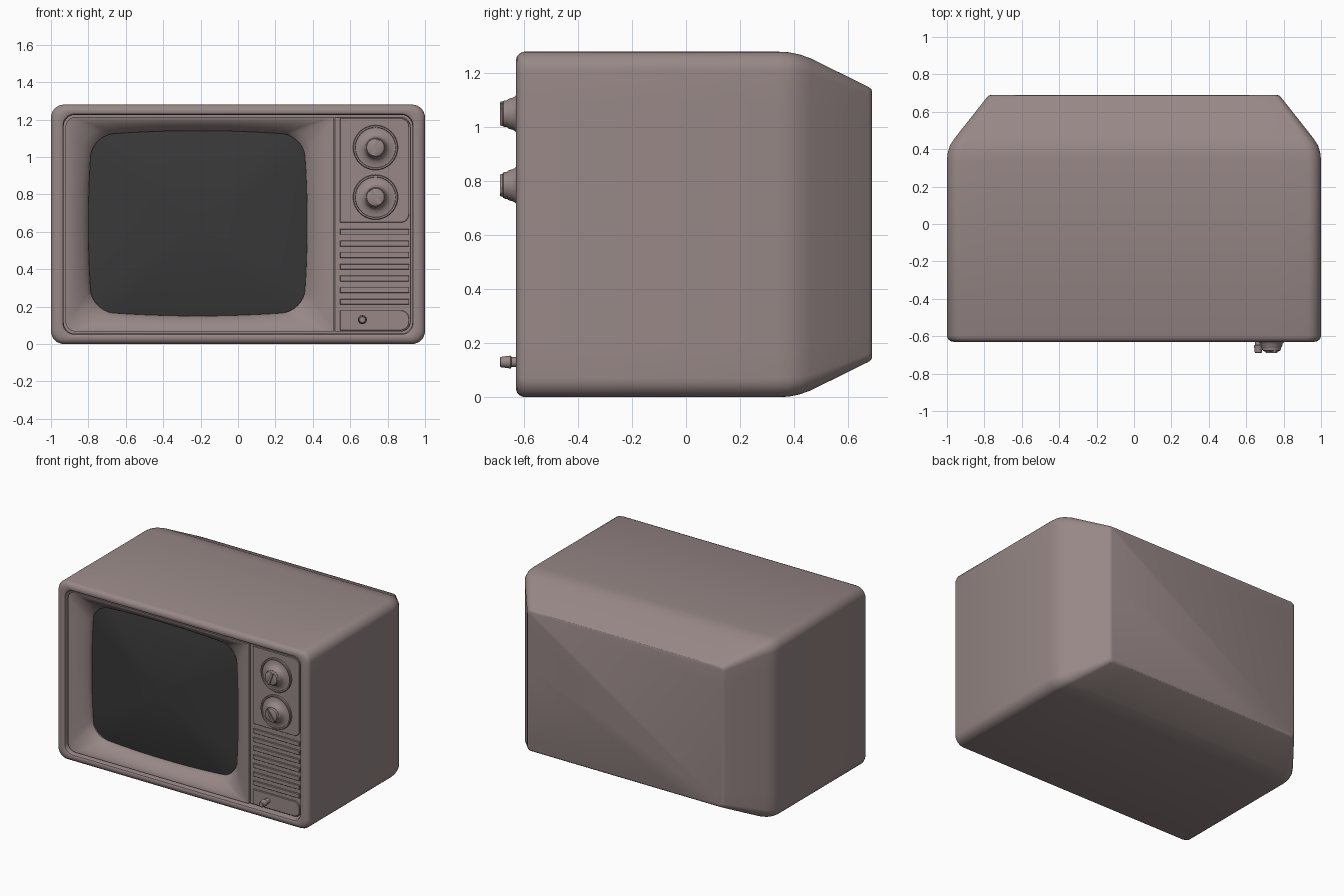
import bpy, bmesh, math
from mathutils import Matrix, Vector

cube = bpy.data.objects.get("Cube")
if cube:
    bpy.data.objects.remove(cube, do_unlink=True)


def material(name, color, rough):
    m = bpy.data.materials.new(name)
    m.use_nodes = True
    m.diffuse_color = color
    bsdf = m.node_tree.nodes["Principled BSDF"]
    bsdf.inputs["Base Color"].default_value = color
    bsdf.inputs["Roughness"].default_value = rough
    return m


SHELL = material("warm grey plastic", (0.31, 0.245, 0.24, 1), 0.5)
GLASS = material("dark screen", (0.04, 0.04, 0.04, 1), 0.4)


def rounded(x0, x1, z0, z1, right=0.05, left=None, warp=0.0, scale=1.0):
    """Rounded rectangle in xz, counter-clockwise from the front; warp bows the sides."""
    left = right if left is None else left
    cx, cz, hw, hh = (x0 + x1) / 2, (z0 + z1) / 2, (x1 - x0) / 2, (z1 - z0) / 2
    corners = [(1, -1, right, -90), (1, 1, right, 0), (-1, 1, left, 90), (-1, -1, left, 180)]
    arcs = []
    for sx, sz, r, start in corners:
        arc = []
        for k in range(9):
            a = math.radians(start + k * 90 / 8)
            arc.append(Vector((sx * (hw - r) + r * math.cos(a), sz * (hh - r) + r * math.sin(a))))
        arcs.append(arc)
    pts = []
    for arc, following in zip(arcs, arcs[1:] + arcs[:1]):
        pts += arc
        pts += [arc[-1].lerp(following[0], k / 10) for k in range(1, 10)]
    out = []
    for p in pts:
        x = p.x * (1 - 0.7 * warp * (p.y / hh) ** 2)
        z = p.y * (1 - warp * (p.x / hw) ** 2)
        out.append((cx + x * scale, cz + z * scale))
    return out


def circle(cx, cz, r, n=40):
    return [(cx + r * math.cos(k * math.tau / n), cz + r * math.sin(k * math.tau / n))
            for k in range(n)]


def finish(name, bm, mat, angle=32):
    mesh = bpy.data.meshes.new(name)
    bm.to_mesh(mesh)
    bm.free()
    mesh.materials.append(mat)
    ob = bpy.data.objects.new(name, mesh)
    bpy.context.collection.objects.link(ob)
    bpy.ops.object.select_all(action='DESELECT')
    ob.select_set(True)
    bpy.context.view_layer.objects.active = ob
    bpy.ops.object.shade_smooth_by_angle(angle=math.radians(angle))
    return ob


def loft(name, rings, mat=SHELL, front_cap=True, back_cap=True, angle=32):
    """Skin a list of (y, outline) rings."""
    bm = bmesh.new()
    loops = [[bm.verts.new((x, y, z)) for x, z in pts] for y, pts in rings]
    for a, b in zip(loops, loops[1:]):
        for i in range(len(a)):
            j = (i + 1) % len(a)
            bm.faces.new((a[i], b[i], b[j], a[j]))
    if front_cap:
        bm.faces.new(loops[0])
    if back_cap:
        bm.faces.new(loops[-1][::-1])
    return finish(name, bm, mat, angle)


def plate(name, x0, x1, z0, z1, y, right=0.003, left=0.003, depth=0.03):
    e = 0.002
    loft(name, [(y, rounded(x0 + e, x1 - e, z0 + e, z1 - e, right, left)),
                (y + e, rounded(x0, x1, z0, z1, right, left)),
                (y + depth, rounded(x0, x1, z0, z1, right, left))])


# Cabinet: recess floor, rounded front lip, straight sides, tapered back
sections = [(-0.47, 0.068, 0.055, 0.06), (-0.615, 0.068, 0.055, 0.06),
            (-0.626, 0.064, 0.051, 0.06), (-0.63, 0.056, 0.044, 0.06),
            (-0.63, 0.036, 0.03, 0.06), (-0.626, 0.019, 0.017, 0.065),
            (-0.616, 0.006, 0.006, 0.07), (-0.6, 0, 0, 0.07),
            (0.34, 0, 0, 0.07), (0.38, 0.004, 0.002, 0.07),
            (0.42, 0.016, 0.01, 0.066), (0.46, 0.042, 0.024, 0.06),
            (0.675, 0.212, 0.13, 0.03), (0.686, 0.223, 0.138, 0.028), (0.69, 0.235, 0.148, 0.025)]
loft("cabinet", [(y, rounded(-1 + ix, 1 - ix, iz, 1.28 - iz, r)) for y, ix, iz, r in sections])

# Screen surround: flat margin sweeping down into a bowed opening
SCREEN = (-0.8, 0.37, 0.15, 1.14)
outer = rounded(-0.922, 0.513, 0.066, 1.214, 0.004, 0.055)
margin = rounded(-0.905, 0.495, 0.078, 1.202, 0.02, 0.05)
opening = rounded(*SCREEN, 0.12, warp=0.05)


def between(t):
    return [(a + (c - a) * t, b + (d - b) * t) for (a, b), (c, d) in zip(margin, opening)]


loft("screen_surround",
     [(-0.49, opening), (-0.525, opening), (-0.545, between(0.9)), (-0.567, between(0.7)),
      (-0.587, between(0.45)), (-0.601, between(0.2)), (-0.608, margin),
      (-0.61, outer), (-0.48, outer)], front_cap=False, back_cap=False)

# Bulging glass
steps = [0.04] + [k / 10 for k in range(1, 11)] + [1.01]
loft("screen_glass",
     [(-0.565 + 0.05 * s * s, rounded(*SCREEN, 0.12, warp=0.05, scale=s)) for s in steps],
     GLASS, back_cap=False, angle=60)

# Control column with its raised plates and speaker slats
plate("control_column", 0.517, 0.924, 0.066, 1.214, -0.6, 0.055, depth=0.12)
plate("dial_plate", 0.545, 0.915, 0.65, 1.207, -0.61, 0.045)
plate("switch_plate", 0.545, 0.915, 0.073, 0.18, -0.61, 0.045)
for i in range(7):
    z = 0.226 + i * 0.0622
    plate(f"speaker_slat_{i + 1}", 0.545, 0.915, z - 0.015, z + 0.015, -0.612)


# Dials: rimmed dish, flared collar, knob and grip bar
def dial(prefix, x, z, tilt):
    dish = [(-0.662, 0.052), (-0.655, 0.056), (-0.64, 0.06), (-0.632, 0.066), (-0.624, 0.078),
            (-0.618, 0.1), (-0.618, 0.107), (-0.626, 0.109), (-0.626, 0.117),
            (-0.622, 0.12), (-0.6, 0.12)]
    loft(prefix + "_dish", [(y, circle(x, z, r)) for y, r in dish])
    knob = [(-0.681, 0.04), (-0.677, 0.047), (-0.67, 0.05), (-0.655, 0.05)]
    loft(prefix + "_knob", [(y, circle(x, z, r)) for y, r in knob])
    bm = bmesh.new()
    bmesh.ops.create_cube(bm, size=1, matrix=Matrix.Translation((x, -0.678, z))
                          @ Matrix.Rotation(math.radians(-tilt), 4, 'Y')
                          @ Matrix.Diagonal((0.092, 0.024, 0.02, 1)))
    bmesh.ops.bevel(bm, geom=bm.edges[:], offset=0.003, segments=2, affect='EDGES')
    finish(prefix + "_grip", bm, SHELL)


dial("upper_dial", 0.735, 1.05, 68)
dial("lower_dial", 0.735, 0.785, -55)

# Power switch
stem = [(-0.69, 0.015), (-0.687, 0.019), (-0.65, 0.024), (-0.646, 0.018), (-0.6, 0.018)]
loft("power_switch", [(y, circle(0.665, 0.13, r, 24)) for y, r in stem])
